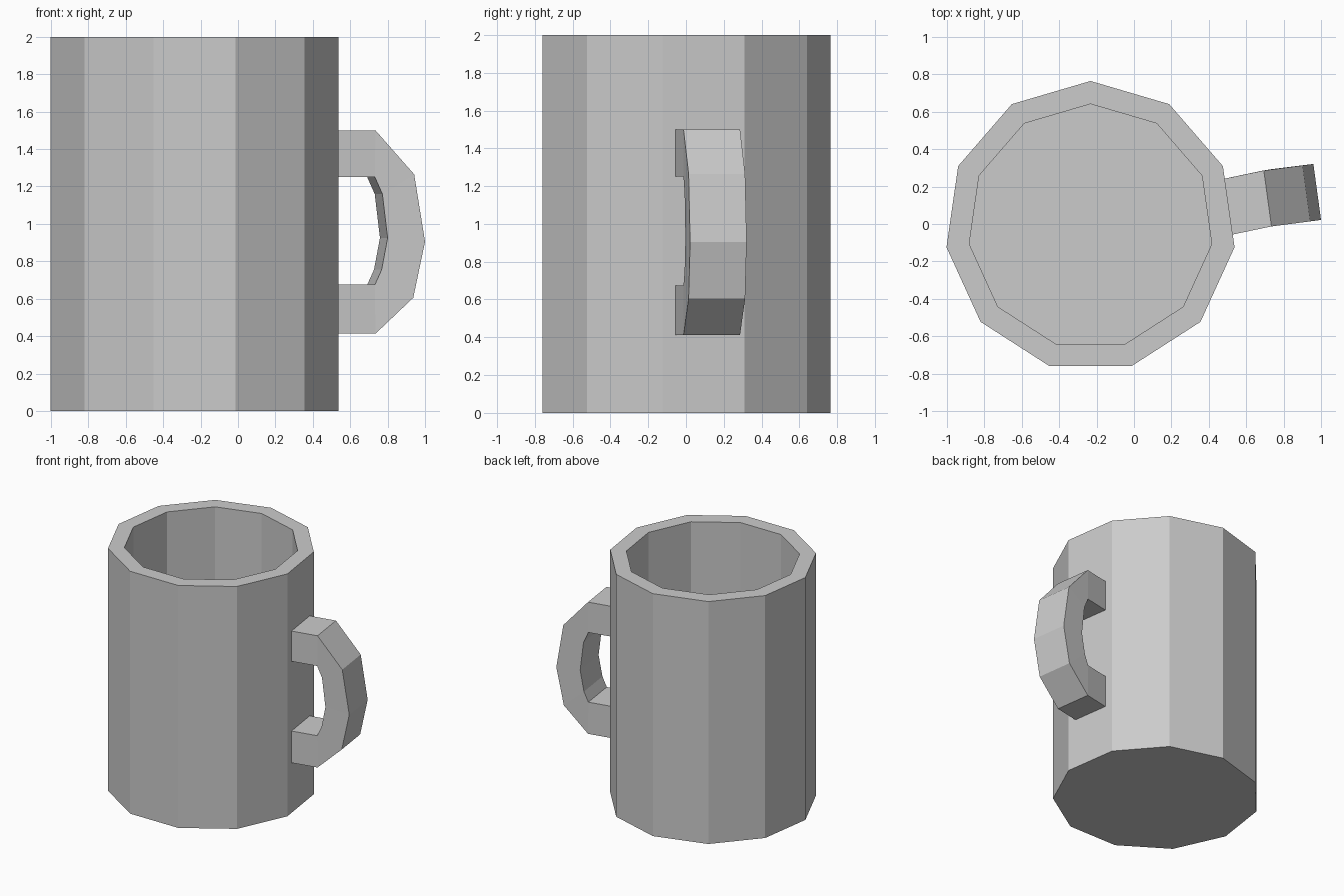
import bpy, bmesh
from math import cos, sin, pi
from mathutils import Vector

if "Cube" in bpy.data.objects:
    bpy.data.objects.remove(bpy.data.objects["Cube"])

SIDES = 11
CENTRE = (-0.2325, -0.0135)


def make_object(name, bm):
    bmesh.ops.recalc_face_normals(bm, faces=bm.faces[:])
    mesh = bpy.data.meshes.new(name)
    bm.to_mesh(mesh)
    bm.free()
    obj = bpy.data.objects.new(name, mesh)
    bpy.context.collection.objects.link(obj)
    return obj


def ring(bm, radius, z):
    angles = [pi / 2 + 2 * pi * i / SIDES for i in range(SIDES)]
    return [bm.verts.new((CENTRE[0] + radius * cos(a),
                          CENTRE[1] + radius * sin(a), z)) for a in angles]


def bridge(bm, a, b):
    n = len(a)
    for i in range(n):
        j = (i + 1) % n
        bm.faces.new((a[i], a[j], b[j], b[i]))


# Cup: outer wall, rim, inner wall and floor as one closed shell
bm = bmesh.new()
rings = [ring(bm, r, z) for r, z in
         [(0.778, 0), (0.778, 2), (0.655, 2), (0.655, 0.12)]]
for a, b in zip(rings, rings[1:]):
    bridge(bm, a, b)
bm.faces.new(rings[0])
bm.faces.new(rings[-1])
make_object("cup", bm)

# Handle: (outer, inner) front-edge points from top to bottom, ends sunk in the wall
sections = [
    ((0.48, -0.066, 1.50), (0.48, -0.066, 1.25)),
    ((0.735, -0.013, 1.50), (0.732, -0.013, 1.25)),
    ((0.942, 0.014, 1.265), (0.772, -0.007, 1.16)),
    ((1.0, 0.022, 0.905), (0.80, -0.003, 0.925)),
    ((0.937, 0.014, 0.605), (0.768, -0.007, 0.755)),
    ((0.735, -0.013, 0.413), (0.732, -0.013, 0.675)),
    ((0.48, -0.066, 0.413), (0.48, -0.066, 0.675)),
]
across = Vector((-0.041, 0.299, 0))
bm = bmesh.new()
loops = []
for outer, inner in sections:
    o, i = Vector(outer), Vector(inner)
    loops.append([bm.verts.new(p) for p in (o, i, i + across, o + across)])
for a, b in zip(loops, loops[1:]):
    bridge(bm, a, b)
bm.faces.new(loops[0])
bm.faces.new(loops[-1])
make_object("handle", bm)
